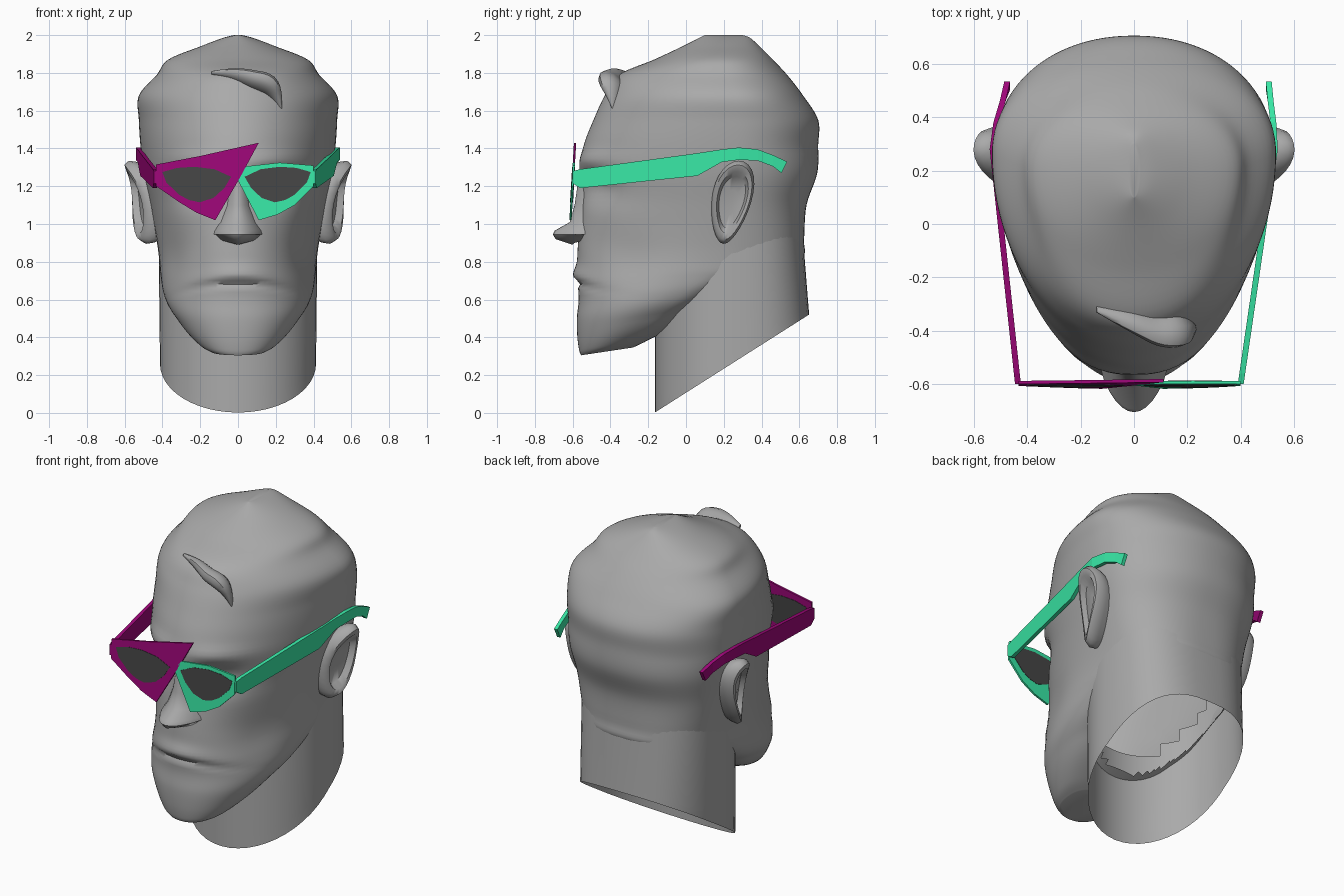
import bpy, bmesh, math

if "Cube" in bpy.data.objects:
    bpy.data.objects.remove(bpy.data.objects["Cube"])


def material(name, rgb):
    m = bpy.data.materials.new(name)
    m.diffuse_color = (*rgb, 1)
    m.use_nodes = True
    m.node_tree.nodes["Principled BSDF"].inputs["Base Color"].default_value = m.diffuse_color
    return m


STONE = material("stone grey", (0.40, 0.40, 0.40))
PURPLE = material("purple", (0.34, 0.002, 0.19))
GREEN = material("green", (0.04, 0.80, 0.38))
LENS = material("dark lens", (0.06, 0.06, 0.06))


def make(name, verts, faces, mat, smooth=None, hidden=None):
    me = bpy.data.meshes.new(name)
    me.from_pydata(verts, [], faces)
    bm = bmesh.new()
    bm.from_mesh(me)
    bmesh.ops.recalc_face_normals(bm, faces=bm.faces)
    if hidden:
        doomed = [f for f in bm.faces if hidden(f.calc_center_median())]
        bmesh.ops.delete(bm, geom=doomed, context='FACES')
    bm.to_mesh(me)
    bm.free()
    me.materials.append(mat)
    ob = bpy.data.objects.new(name, me)
    bpy.context.collection.objects.link(ob)
    if smooth:
        bpy.ops.object.select_all(action='DESELECT')
        ob.select_set(True)
        bpy.context.view_layer.objects.active = ob
        bpy.ops.object.shade_smooth_by_angle(angle=math.radians(smooth))
    return ob


def loft(name, rings, mat, smooth=None, caps=(True, True), closed=True, hidden=None):
    n = len(rings[0])
    verts = [p for r in rings for p in r]
    faces = []
    for i in range(len(rings) - 1):
        for j in range(n if closed else n - 1):
            k = (j + 1) % n
            faces.append((i*n + j, i*n + k, (i+1)*n + k, (i+1)*n + j))
    if caps[0]:
        faces.append(tuple(range(n)))
    if caps[1]:
        faces.append(tuple(range((len(rings)-1)*n, len(rings)*n)))
    return make(name, verts, faces, mat, smooth, hidden)


def spline(rows, steps):
    out = []
    for i in range(len(rows) - 1):
        a, b, c, d = rows[max(i-1, 0)], rows[i], rows[i+1], rows[min(i+2, len(rows)-1)]
        for s in range(steps):
            t = s / steps
            out.append([0.5*(2*q + (r-p)*t + (2*p-5*q+4*r-u)*t*t + (3*q-p-3*r+u)*t**3)
                        for p, q, r, u in zip(a, b, c, d)])
    return out + [list(rows[-1])]


def g(v, centre, width):
    return math.exp(-((v - centre) / width) ** 2)


# Head: z, front y, back y, half width, y of the widest point
HEAD = [
    (0.305, -0.555, -0.28, 0.14, -0.42), (0.33, -0.565, -0.20, 0.20, -0.36),
    (0.40, -0.575, -0.02, 0.285, -0.24), (0.50, -0.578, 0.15, 0.36, -0.13),
    (0.60, -0.568, 0.28, 0.395, -0.04), (0.72, -0.572, 0.45, 0.410, 0.07),
    (0.82, -0.575, 0.615, 0.418, 0.16), (0.92, -0.57, 0.625, 0.432, 0.21),
    (1.10, -0.555, 0.638, 0.465, 0.25), (1.27, -0.565, 0.695, 0.50, 0.27),
    (1.42, -0.54, 0.70, 0.517, 0.27), (1.55, -0.49, 0.70, 0.525, 0.27),
    (1.68, -0.43, 0.62, 0.525, 0.26), (1.79, -0.355, 0.535, 0.43, 0.22),
    (1.87, -0.17, 0.46, 0.37, 0.20), (1.94, -0.02, 0.39, 0.20, 0.20),
    (1.985, 0.07, 0.34, 0.08, 0.20), (2.00, 0.10, 0.30, 0.02, 0.20)]
N = 96
rings = []
for z0, yf, yb, w, yw in spline(HEAD, 6):
    e = 1 - 0.08 * min(1, max(0, (1.0 - z0) / 0.3))
    eb = 0.78 + 0.17 * min(1, max(0, (z0 - 0.9) / 0.5))
    ring = []
    for j in range(N):
        a = 2 * math.pi * j / N
        s, c = math.sin(a), math.cos(a)
        x = w * math.copysign(abs(s) ** (e if c > 0 else eb), s)
        y = yw - (yw - yf) * c ** e if c > 0 else yw + (yb - yw) * abs(c) ** eb
        z = z0 + 0.15 * max(0, y - yf) * min(1, max(0, (0.75 - z0) / 0.3))
        ax = abs(x)
        if c > 0.1:
            # Eye sockets, brow ridge and cheekbones
            y += 0.06 * g(ax, 0.19, 0.12) * g(z, 1.2, 0.085)
            y -= 0.025 * g(ax, 0.2, 0.16) * g(z, 1.335, 0.05)
            y -= 0.015 * g(ax, 0.3, 0.1) * g(z, 1.03, 0.09)
            # Lips with a crease between them
            line = 0.698 - 0.5 * x * x
            y -= 0.026 * g(ax, 0, 0.19) * g(z, line + 0.03, 0.05)
            y += 0.024 * g(ax, 0, 0.23) * g(z, line - 0.01, 0.018)
            # Hollow cheeks
            x *= 1 - 0.04 * g(y, -0.3, 0.15) * g(z, 0.8, 0.14)
        ring.append((x, y, z))
    rings.append(ring)
loft("head", rings, STONE, 60,
     hidden=lambda p: p.z < 0.86 and (p.x/0.415)**2 + ((p.y-0.24)/0.405)**2 < 0.8)

# Neck: open tube with a slanted lower edge, left open where the jaw covers it
neck = []
for i in range(13):
    t = i / 12
    ring = []
    for j in range(48):
        a = 2 * math.pi * j / 48
        s, c = math.sin(a), math.cos(a)
        q = 1 if c > 0 else 0.75
        x = (0.413 + 0.008 * t) * math.copysign(abs(s) ** q, s)
        y = 0.24 - 0.405 * c if c > 0 else 0.24 + (0.412 - 0.036 * t) * abs(c) ** q
        low = 0.002 + 0.635 * (y + 0.165)
        ring.append((x, y, low + (0.98 - low) * t))
    neck.append(ring)
loft("neck", neck, STONE, 60, (False, False),
     hidden=lambda p: p.z > 0.56 + 1.05 * (p.y + 0.155))

# Nose: z, ridge y, half width
NOSE = [(1.33, -0.555, 0.05), (1.20, -0.575, 0.055), (1.10, -0.59, 0.07),
        (1.01, -0.615, 0.105), (0.965, -0.695, 0.13), (0.945, -0.705, 0.135),
        (0.92, -0.69, 0.13), (0.89, -0.60, 0.11)]
rows = []
for z, ridge, w in NOSE:
    row = []
    for k in range(-6, 7):
        u = k / 6
        row.append((w*u, -0.51 + (ridge + 0.51) * (1 - u*u) ** 0.8,
                    z + (0.03 * abs(u) if z < 0.93 else 0)))
    rows.append(row)
loft("nose", rows, STONE, 50, (False, True), False)

# Ears: domed egg-shaped rim with a hollow centre
for side, label in ((-1, "left"), (1, "right")):
    rings = []
    for xo, k in ((0.44, 0.85), (0.50, 0.97), (0.545, 1.0), (0.572, 0.9),
                  (0.565, 0.74), (0.525, 0.62), (0.515, 0.3)):
        ring = []
        for j in range(28):
            a = 2 * math.pi * j / 28
            v = math.sin(a)
            z = 1.115 + 0.22 * k * v
            y = 0.24 + 0.04 * v * k + (0.105 + 0.025 * v) * k * math.cos(a)
            x = xo + 0.15 * (z - 1.115) - 4 * (y - 0.28) ** 2
            ring.append((side * x, y, z))
        rings.append(ring)
    loft(label + "_ear", rings, STONE, 50)

# Forelock: tapered wave over the forehead (x, y, z, radius)
CURL = [(-0.14, -0.32, 1.80, 0.01), (-0.02, -0.36, 1.79, 0.035), (0.08, -0.395, 1.765, 0.05),
        (0.16, -0.395, 1.735, 0.055), (0.205, -0.385, 1.67, 0.03), (0.23, -0.385, 1.60, 0.002)]
path = spline(CURL, 4)
rings = []
for i, (x, y, z, r) in enumerate(path):
    p, q = path[max(i-1, 0)], path[min(i+1, len(path)-1)]
    dx, dz = q[0] - p[0], q[2] - p[2]
    d = math.hypot(dx, dz)
    ring = []
    for j in range(10):
        a = 2 * math.pi * j / 10
        up = r * math.cos(a)
        ring.append((x - dz/d*up, y + 1.1*r*math.sin(a) - 0.5*up, z + dx/d*up))
    rings.append(ring)
loft("forelock", rings, STONE, 50)


# Glasses: tilted flat plates cut from front-view outlines
def plate(name, outline, thick, mat):
    rings = [[(x, -0.598 + 0.06 * (z - 1.25) + dy, z) for x, z in outline]
             for dy in (-thick / 2, thick / 2)]
    return loft(name, rings, mat)


plate("left_frame", [(-0.433, 1.315), (-0.20, 1.36), (0.11, 1.43), (0.01, 1.245), (-0.12, 1.02),
                     (-0.22, 1.06), (-0.31, 1.115), (-0.433, 1.20)], 0.012, PURPLE)
plate("right_frame", [(0.0, 1.23), (0.0, 1.26), (0.04, 1.305), (0.22, 1.325), (0.40, 1.31),
                      (0.40, 1.20), (0.30, 1.10), (0.21, 1.05), (0.11, 1.02)], 0.012, GREEN)
LENS_SHAPE = [(0.035, 1.25), (0.12, 1.29), (0.22, 1.303), (0.31, 1.297), (0.385, 1.275),
              (0.365, 1.22), (0.30, 1.155), (0.25, 1.127), (0.195, 1.115), (0.125, 1.138),
              (0.07, 1.19)]
plate("right_lens", LENS_SHAPE, 0.016, LENS)
plate("left_lens", [(-x * 1.04, z) for x, z in LENS_SHAPE], 0.016, LENS)

# Temple arms: y, top z, bottom z
ARM = [(-0.60, 1.28, 1.215), (-0.56, 1.29, 1.19), (0.06, 1.375, 1.255), (0.19, 1.395, 1.328),
       (0.28, 1.405, 1.34), (0.38, 1.395, 1.335), (0.46, 1.365, 1.305), (0.505, 1.33, 1.27)]


def arm(name, side, hinge, widest, tip, mat):
    rings = []
    for y, top, bottom in ARM:
        if y < 0.28:
            x = hinge + (widest - hinge) * (y + 0.6) / 0.88
        else:
            x = widest + (tip - widest) * ((y - 0.28) / 0.225) ** 1.7
        a, b = side * (x - 0.011), side * (x + 0.011)
        yt = y + (0.03 if y > 0.5 else 0)
        rings.append([(a, yt, top), (b, yt, top), (b, y, bottom), (a, y, bottom)])
    loft(name, rings, mat)


arm("right_temple_arm", 1, 0.40, 0.528, 0.505, GREEN)
arm("left_temple_arm", -1, 0.435, 0.53, 0.475, PURPLE)
